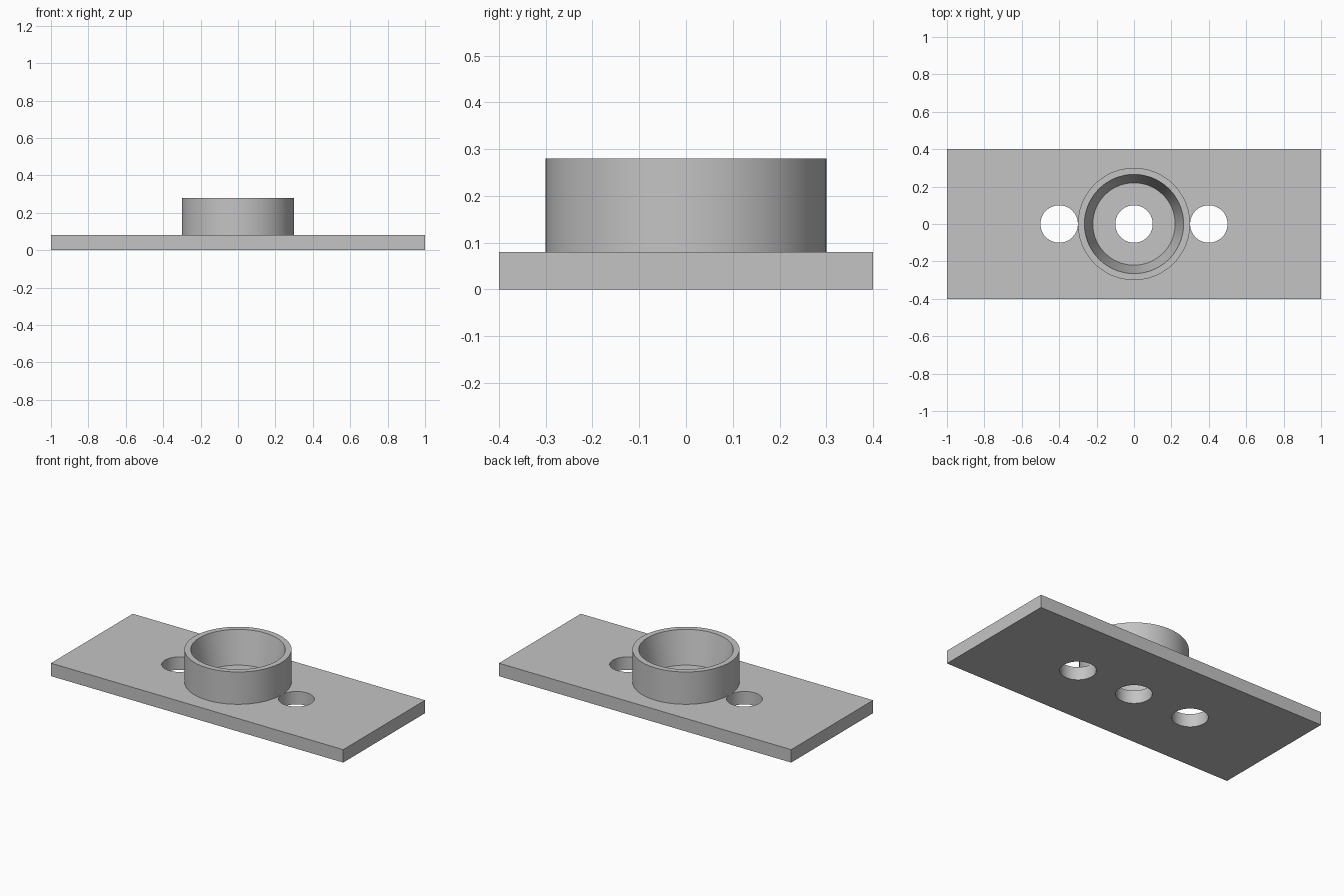
import bpy
import math

cube = bpy.data.objects.get("Cube")
if cube:
    bpy.data.objects.remove(cube, do_unlink=True)

SEGMENTS = 96
PLATE_TOP = 0.08
RING_TOP = 0.28

grey = bpy.data.materials.new("plain grey")
grey.use_nodes = True
colour = (0.55, 0.55, 0.55, 1)
grey.diffuse_color = colour
grey.node_tree.nodes["Principled BSDF"].inputs["Base Color"].default_value = colour


def smooth(obj):
    bpy.ops.object.select_all(action="DESELECT")
    obj.select_set(True)
    bpy.context.view_layer.objects.active = obj
    bpy.ops.object.shade_smooth_by_angle(angle=math.radians(30))


# Flat base plate
bpy.ops.mesh.primitive_cube_add(size=1, location=(0, 0, PLATE_TOP / 2))
plate = bpy.context.object
plate.name = "base_plate"
plate.scale = (2, 0.8, PLATE_TOP)
bpy.ops.object.transform_apply(location=True, scale=True)
plate.data.materials.append(grey)

# Three round through holes
for x in (-0.4, 0, 0.4):
    bpy.ops.mesh.primitive_cylinder_add(
        vertices=SEGMENTS, radius=0.1, depth=0.3, location=(x, 0, PLATE_TOP / 2))
    cutter = bpy.context.object
    cutter.name = "hole_cutter"
    cutter.data.materials.append(grey)
    bpy.context.view_layer.objects.active = plate
    cut = plate.modifiers.new("hole", "BOOLEAN")
    cut.operation = "DIFFERENCE"
    cut.solver = "EXACT"
    cut.object = cutter
    bpy.ops.object.modifier_apply(modifier=cut.name)
    bpy.data.objects.remove(cutter, do_unlink=True)
smooth(plate)

# Raised collar: straight outside, tapered bore, open at both ends
profile = [(0.3, PLATE_TOP), (0.3, RING_TOP), (0.265, RING_TOP), (0.22, PLATE_TOP)]
verts, faces = [], []
for i in range(SEGMENTS):
    a = math.tau * i / SEGMENTS
    verts += [(r * math.cos(a), r * math.sin(a), z) for r, z in profile]
    n = (i + 1) % SEGMENTS
    for k in range(len(profile) - 1):
        faces.append((4 * i + k, 4 * n + k, 4 * n + k + 1, 4 * i + k + 1))
mesh = bpy.data.meshes.new("collar")
mesh.from_pydata(verts, [], faces)
mesh.materials.append(grey)
collar = bpy.data.objects.new("collar", mesh)
bpy.context.collection.objects.link(collar)
smooth(collar)
